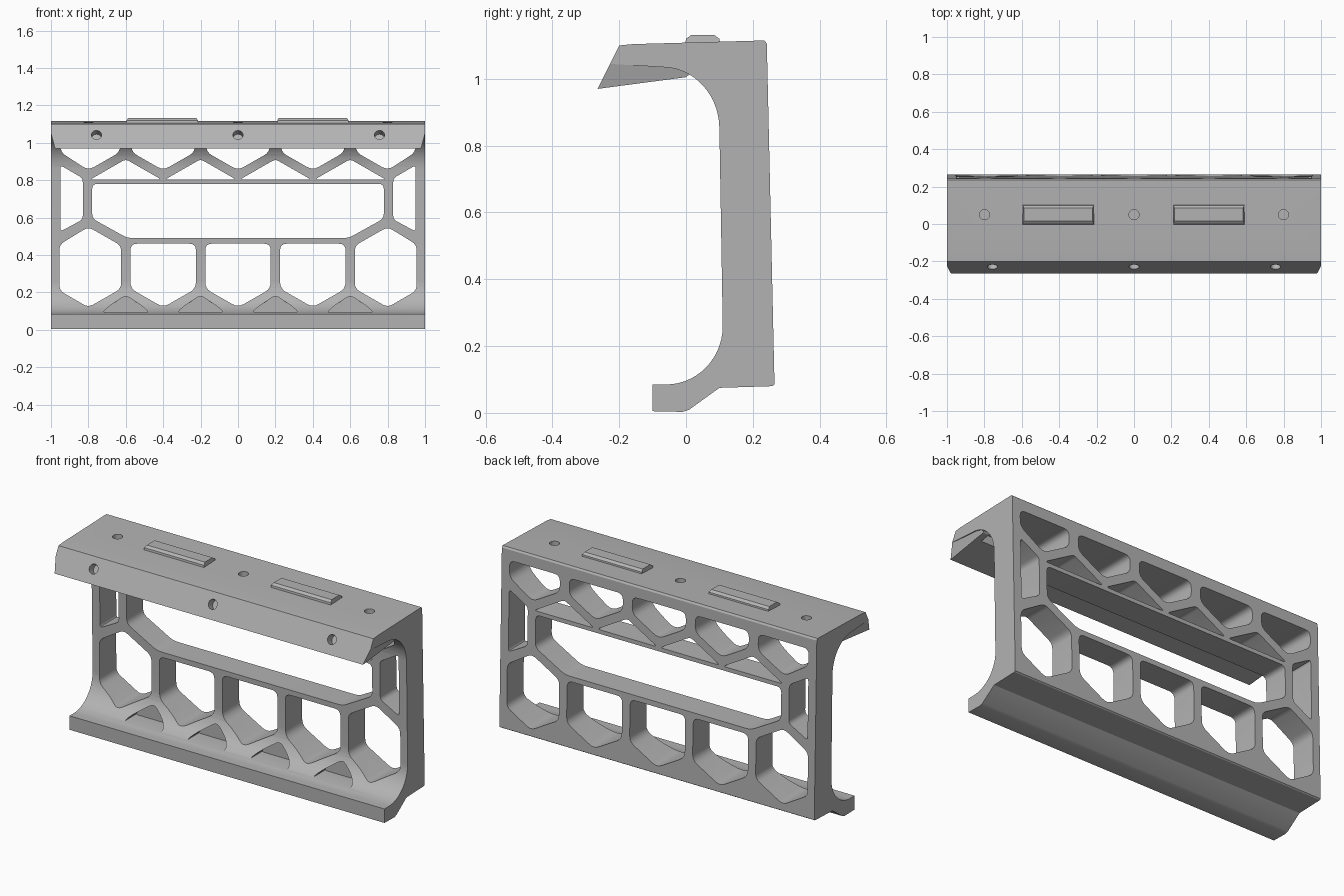
import bpy, bmesh, math
from mathutils import Vector, Matrix

cube = bpy.data.objects.get("Cube")
if cube:
    bpy.data.objects.remove(cube, do_unlink=True)

gray = bpy.data.materials.new("plain gray")
gray.use_nodes = True
color = (0.45, 0.45, 0.45, 1)
gray.diffuse_color = color
gray.node_tree.nodes["Principled BSDF"].inputs["Base Color"].default_value = color


def prism(bm, pts, axis, lo, hi):
    """Extrude a 2D outline along x (points are y, z) or y (points are x, z)."""
    place = (lambda a, b, t: (t, a, b)) if axis == "x" else (lambda a, b, t: (a, t, b))
    rings = [[bm.verts.new(place(a, b, t)) for a, b in pts] for t in (lo, hi)]
    faces = [bm.faces.new(r) for r in rings]
    n = len(pts)
    for i in range(n):
        j = (i + 1) % n
        faces.append(bm.faces.new((rings[0][i], rings[0][j], rings[1][j], rings[1][i])))
    bmesh.ops.recalc_face_normals(bm, faces=faces)


def finish(bm, name):
    mesh = bpy.data.meshes.new(name)
    bm.to_mesh(mesh)
    bm.free()
    mesh.materials.append(gray)
    obj = bpy.data.objects.new(name, mesh)
    bpy.context.collection.objects.link(obj)
    return obj


def combine(target, tool, operation):
    mod = target.modifiers.new(operation, "BOOLEAN")
    mod.object, mod.operation, mod.solver = tool, operation, "EXACT"
    bpy.context.view_layer.objects.active = target
    bpy.ops.object.modifier_apply(modifier=mod.name)
    bpy.data.objects.remove(tool, do_unlink=True)


def rounded(pts, r=0.03, steps=4):
    """Round every corner of an outline with a short curve."""
    out, n = [], len(pts)
    for i in range(n):
        p, a, b = Vector(pts[i]), Vector(pts[i - 1]), Vector(pts[(i + 1) % n])
        s = p + (a - p).normalized() * min(r, (a - p).length * 0.4)
        e = p + (b - p).normalized() * min(r, (b - p).length * 0.4)
        for k in range(steps + 1):
            t = k / steps
            out.append(tuple(s * (1 - t) ** 2 + p * 2 * t * (1 - t) + e * t * t))
    return out


def arc(cy, cz, ry, rz, start, end, steps=14):
    angles = [math.radians(start + (end - start) * i / steps) for i in range(steps + 1)]
    return [(cy + ry * math.cos(a), cz + rz * math.sin(a)) for a in angles]


# Bracket body: side profile run along the full width
profile = [(-0.10, 0.005), (-0.10, 0.085)]
profile += arc(-0.06, 0.26, 0.17, 0.175, -90, 0)
profile += arc(-0.07, 0.85, 0.17, 0.185, 0, 90)
profile += [(-0.2275, 1.045), (-0.20, 1.10), (-0.16, 1.104), (0.235, 1.115), (0.242, 1.105),
            (0.265, 0.085), (0.258, 0.08), (0.10, 0.075), (0.01, 0.01), (-0.01, 0.003)]
bm = bmesh.new()
prism(bm, profile, "x", -1, 1)
frame = finish(bm, "bracket_frame")

# Hood lip: wedge under the front overhang, narrowing downwards
bm = bmesh.new()
prism(bm, [(-0.2275, 1.045), (-0.265, 0.97), (0.0, 1.005), (0.03, 1.03), (-0.07, 1.06)],
      "x", -0.999, 0.999)
for v in bm.verts:
    v.co.x *= 1 - max(0, 1.045 - v.co.z) * 0.27
combine(frame, finish(bm, "hood_lip"), "UNION")

# Lattice openings
bm = bmesh.new()
through = (-0.4, 0.4)
prism(bm, rounded([(-0.78, 0.78), (0.78, 0.78), (0.78, 0.595), (0.59, 0.49),
                   (-0.59, 0.49), (-0.78, 0.595)]), "y", *through)
for c in (-0.4, 0, 0.4):
    prism(bm, rounded([(c - 0.175, 0.46), (c + 0.175, 0.46), (c + 0.175, 0.22),
                       (c, 0.12), (c - 0.175, 0.22)], 0.035), "y", *through)
for c in (-0.8, -0.4, 0, 0.4, 0.8):
    left, right = max(c - 0.17, -0.95), min(c + 0.17, 0.95)
    prism(bm, rounded([(left, 1.045), (right, 1.045), (right, 0.95), (c, 0.853),
                       (left, 0.95)], 0.035), "y", -0.06, 0.4)
for c in (-0.6, -0.2, 0.2, 0.6):
    prism(bm, rounded([(c - 0.19, 0.803), (c, 0.912), (c + 0.19, 0.803)], 0.02), "y", *through)
    # Shallow pockets in the lower curve
    prism(bm, rounded([(c - 0.125, 0.092), (c - 0.09, 0.125), (c, 0.185), (c + 0.09, 0.125),
                       (c + 0.125, 0.092)], 0.025), "y", -0.4, 0.1)
for s in (-1, 1):
    prism(bm, rounded([(s * 0.95, 0.88), (s * 0.83, 0.81), (s * 0.83, 0.59),
                       (s * 0.95, 0.525)], 0.02), "y", *through)
    prism(bm, rounded([(s * 0.955, 0.455), (s * 0.80, 0.55), (s * 0.625, 0.45),
                       (s * 0.625, 0.22), (s * 0.80, 0.12), (s * 0.955, 0.21)], 0.03),
          "y", *through)
combine(frame, finish(bm, "lattice_cutter"), "DIFFERENCE")

# Screw holes in the top and the sloped front
bm = bmesh.new()
tilt = Matrix.Rotation(math.radians(63), 4, "X")
for x in (-0.78, 0, 0.78):
    for place in (Matrix.Translation((x * 1.025, 0.05, 1.11)),
                  Matrix.Translation((x * 0.97, -0.23, 1.042)) @ tilt):
        bmesh.ops.create_cone(bm, cap_ends=True, segments=24, radius1=0.027, radius2=0.027,
                              depth=0.09, matrix=place)
combine(frame, finish(bm, "hole_cutter"), "DIFFERENCE")

# Raised pads on the top
pads = []
for side, x in (("right", -0.405), ("left", 0.4)):
    bm = bmesh.new()
    prism(bm, [(-0.003, 1.10), (0.0, 1.12), (0.015, 1.131), (0.085, 1.131), (0.10, 1.12),
               (0.103, 1.10)], "x", x - 0.19, x + 0.19)
    for v in bm.verts:
        if v.co.z > 1.125:
            v.co.x += -0.006 if v.co.x > x else 0.006
    pads.append(finish(bm, side + "_top_pad"))

bpy.ops.object.select_all(action="DESELECT")
frame.select_set(True)
bpy.context.view_layer.objects.active = frame
bpy.ops.object.shade_smooth_by_angle(angle=math.radians(30))
